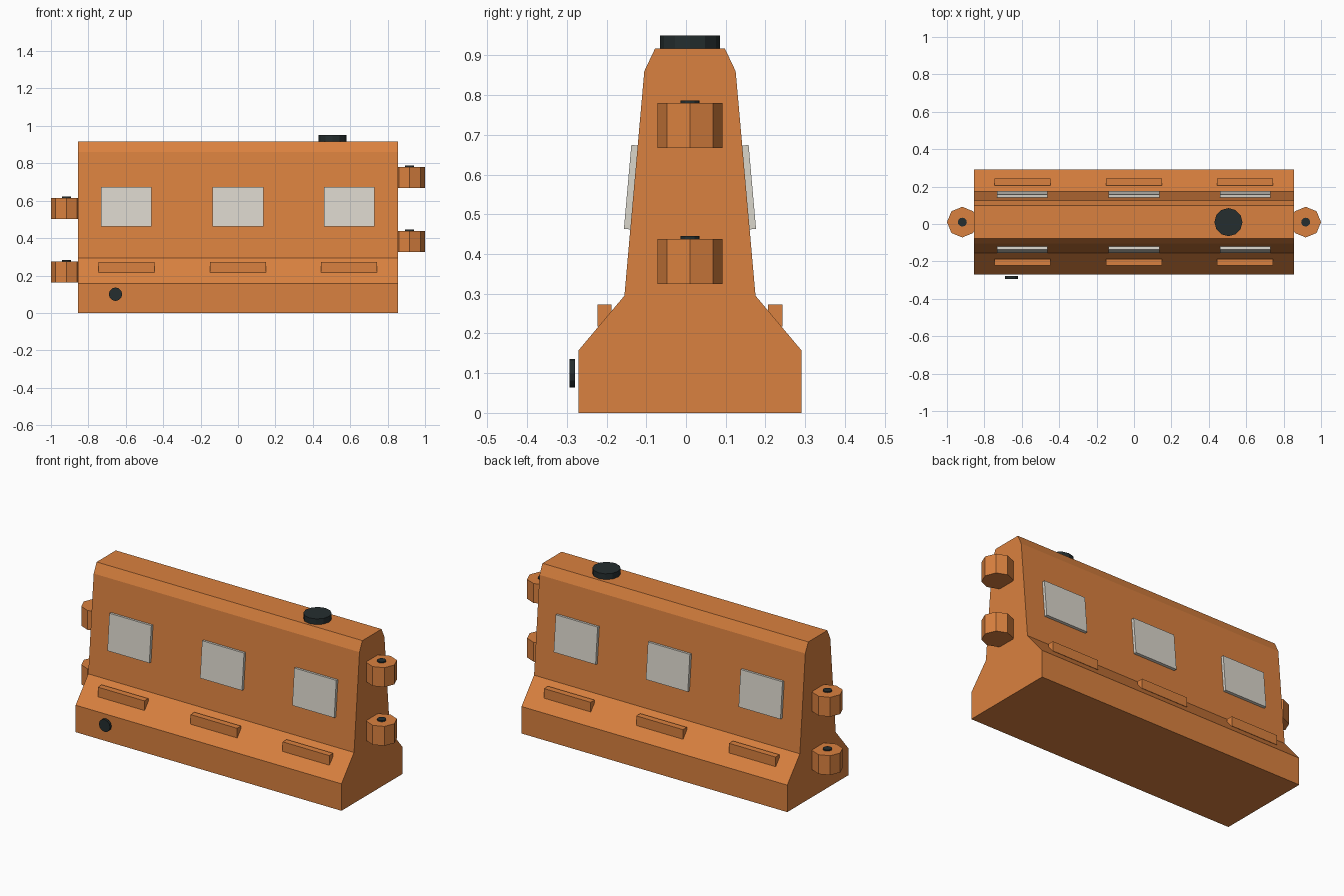
import bpy, bmesh, math
from mathutils import Matrix, Vector

cube = bpy.data.objects.get("Cube")
if cube:
    bpy.data.objects.remove(cube, do_unlink=True)

CY = 0.01  # centre line of the barrier


def material(name, rgb):
    m = bpy.data.materials.new(name)
    m.use_nodes = True
    colour = (*rgb, 1)
    m.diffuse_color = colour
    bsdf = next(n for n in m.node_tree.nodes if n.type == 'BSDF_PRINCIPLED')
    bsdf.inputs["Base Color"].default_value = colour
    bsdf.inputs["Roughness"].default_value = 0.7
    return m


orange = material("orange plastic", (0.70, 0.22, 0.05))
grey = material("pale reflector", (0.70, 0.67, 0.60))
dark = material("dark rubber", (0.018, 0.027, 0.028))


def finish(name, bm, mat):
    bmesh.ops.recalc_face_normals(bm, faces=bm.faces)
    mesh = bpy.data.meshes.new(name)
    bm.to_mesh(mesh)
    bm.free()
    mesh.materials.append(mat)
    obj = bpy.data.objects.new(name, mesh)
    bpy.context.collection.objects.link(obj)
    return obj


def box(name, centre, size, mat, tilt=0):
    bm = bmesh.new()
    matrix = (Matrix.Translation(centre) @ Matrix.Rotation(tilt, 4, 'X')
              @ Matrix.Diagonal((*size, 1)))
    bmesh.ops.create_cube(bm, size=1, matrix=matrix)
    return finish(name, bm, mat)


def disc(name, centre, radius, depth, sides, mat, rotation=Matrix()):
    bm = bmesh.new()
    bmesh.ops.create_cone(bm, cap_ends=True, segments=sides, radius1=radius,
                          radius2=radius, depth=depth,
                          matrix=Matrix.Translation(centre) @ rotation)
    return finish(name, bm, mat)


# Barrier body: mirrored half profile extruded along x
half = [(0.281, 0), (0.281, 0.157), (0.165, 0.295), (0.115, 0.86), (0.088, 0.917)]
profile = half + [(-y, z) for y, z in reversed(half)]
bm = bmesh.new()
face = bm.faces.new([bm.verts.new((-0.856, CY + y, z)) for y, z in profile])
ext = bmesh.ops.extrude_face_region(bm, geom=[face])
bmesh.ops.translate(bm, vec=Vector((1.712, 0, 0)),
                    verts=[v for v in ext["geom"] if isinstance(v, bmesh.types.BMVert)])
finish("barrier_body", bm, orange)

# Reflector panels and ledge blocks on both long sides
wall_tilt = math.atan2(0.05, 0.565)
for side, label in ((-1, "front"), (1, "back")):
    for i, x in enumerate((-0.597, 0, 0.594), 1):
        box(f"{label}_reflector_{i}", (x, CY + side * 0.147, 0.568),
            (0.27, 0.02, 0.212), grey, side * wall_tilt)
        box(f"{label}_ledge_block_{i}", (x, CY + side * 0.215, 0.245),
            (0.30, 0.036, 0.056), orange)

# Staggered coupling lugs with pin holes
for side, label, bottoms in ((1, "left", (0.325, 0.667)), (-1, "right", (0.162, 0.502))):
    for bottom, level in zip(bottoms, ("lower", "upper")):
        x = side * 0.918
        disc(f"{label}_{level}_lug", (x, CY, bottom + 0.0565), 0.082, 0.113, 8, orange)
        disc(f"{label}_{level}_pin_hole", (x, CY, bottom + 0.116), 0.024, 0.008, 12, dark)

# Filler cap on top and drain plug low on the front
disc("filler_cap", (0.505, CY, 0.933), 0.075, 0.035, 12, dark)
disc("drain_plug", (-0.655, -0.286, 0.1), 0.036, 0.014, 12, dark,
     Matrix.Rotation(math.pi / 2, 4, 'X'))
